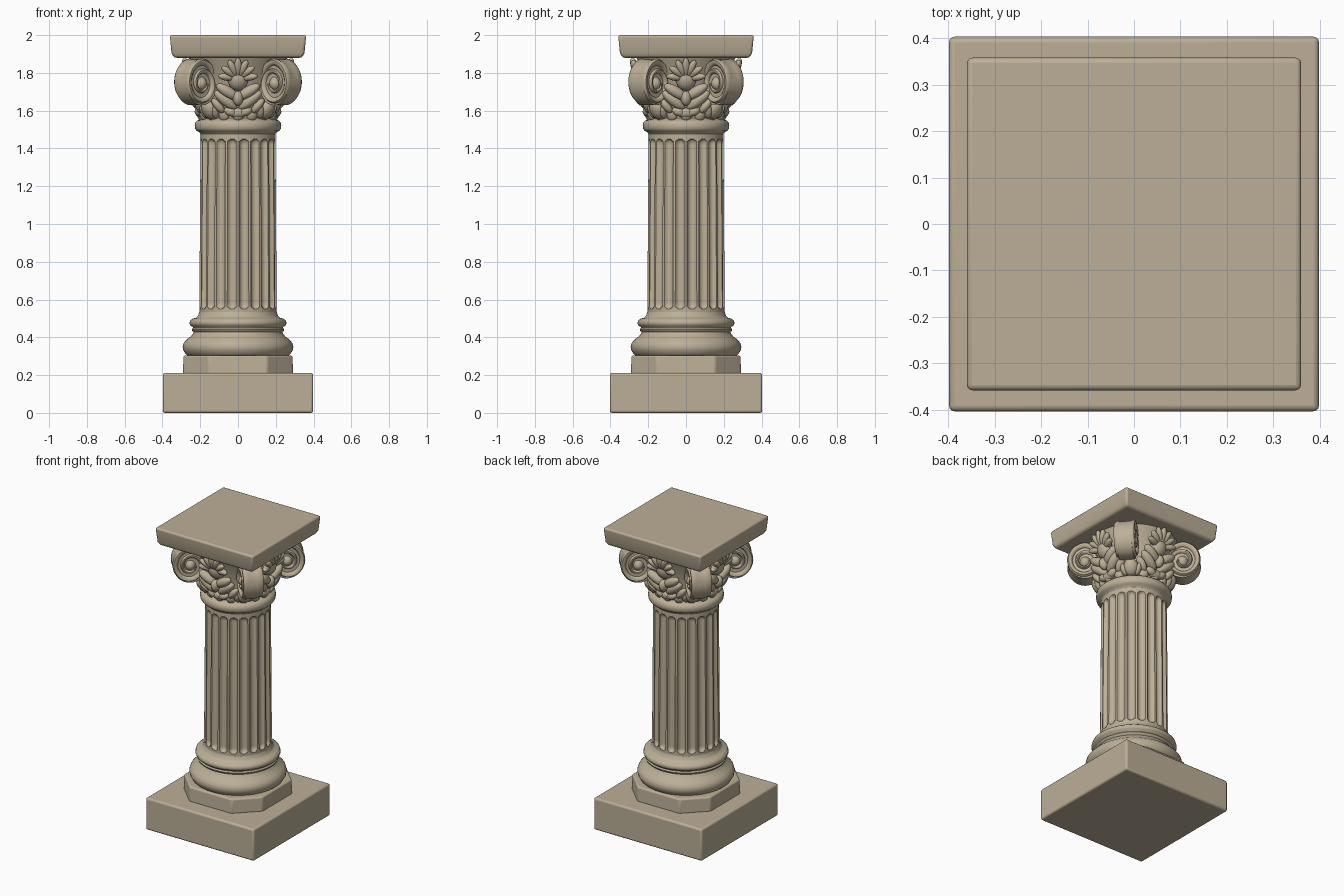
import bpy, bmesh, math
from mathutils import Matrix, Vector

if "Cube" in bpy.data.objects:
    bpy.data.objects.remove(bpy.data.objects["Cube"])

stone = bpy.data.materials.new("warm_stone")
stone.diffuse_color = (0.50, 0.43, 0.31, 1)
stone.use_nodes = True
stone.node_tree.nodes["Principled BSDF"].inputs["Base Color"].default_value = stone.diffuse_color
stone.roughness = 0.8


def finish(name, bm, bevel=0.0, angle=40):
    """Turn a bmesh into a named, shaded object."""
    bmesh.ops.recalc_face_normals(bm, faces=bm.faces)
    me = bpy.data.meshes.new(name)
    bm.to_mesh(me)
    bm.free()
    ob = bpy.data.objects.new(name, me)
    bpy.context.collection.objects.link(ob)
    me.materials.append(stone)
    bpy.ops.object.select_all(action='DESELECT')
    ob.select_set(True)
    bpy.context.view_layer.objects.active = ob
    if bevel:
        m = ob.modifiers.new("soft_edges", 'BEVEL')
        m.width, m.segments = bevel, 3
        m.limit_method, m.angle_limit = 'ANGLE', math.radians(30)
    bpy.ops.object.shade_smooth_by_angle(angle=math.radians(angle))
    return ob


def loft(bm, rings):
    """Skin a list of closed point rings and cap both ends."""
    vs = [[bm.verts.new(p) for p in ring] for ring in rings]
    n = len(vs[0])
    for a, b in zip(vs, vs[1:]):
        for i in range(n):
            j = (i + 1) % n
            bm.faces.new((a[i], a[j], b[j], b[i]))
    bm.faces.new(vs[0])
    bm.faces.new(vs[-1])


def rect(hx, hy, z):
    return [(-hx, -hy, z), (hx, -hy, z), (hx, hy, z), (-hx, hy, z)]


def octagon(h, c, z):
    return [(c, -h, z), (h, -c, z), (h, c, z), (c, h, z),
            (-c, h, z), (-h, c, z), (-h, -c, z), (-c, -h, z)]


def circle(r, z, n=64):
    return [(r * math.cos(2 * math.pi * i / n), r * math.sin(2 * math.pi * i / n), z)
            for i in range(n)]


def lathe(name, profile):
    bm = bmesh.new()
    loft(bm, [circle(r, z) for r, z in profile])
    return finish(name, bm, angle=50)


# Square plinth, octagonal step and tapered top slab
bm = bmesh.new()
loft(bm, [rect(.398, .403, 0), rect(.398, .403, .212)])
finish("plinth", bm, .012)
bm = bmesh.new()
loft(bm, [octagon(.292, .155, .205), octagon(.288, .153, .305)])
finish("octagonal_step", bm, .01)
bm = bmesh.new()
loft(bm, [rect(.338, .336, 1.88), rect(.352, .350, 1.905), rect(.361, .359, 2.0)])
finish("top_slab", bm, .012)

# Turned base mouldings
lathe("base_moulding", [
    (.262, .298), (.278, .312), (.290, .332), (.293, .350), (.288, .370), (.272, .388),
    (.250, .405), (.238, .420), (.234, .428), (.242, .434), (.245, .442), (.238, .450),
    (.240, .455), (.252, .462), (.257, .475), (.253, .490), (.238, .500), (.222, .504),
    (.212, .515), (.205, .535)])

# Fluted shaft: rounded grooves with scooped ends
N, SUB = 20, 10
Z0, Z1, GLOW, GHIGH = .50, 1.50, .55, 1.45
ends = [0, .004, .01, .018, .027, .035]
zs = ([Z0, GLOW - .005] + [GLOW + e for e in ends] + [.8, 1.0, 1.2]
      + [GHIGH - e for e in reversed(ends)] + [GHIGH + .005, Z1])
rings = []
for z in zs:
    base = .205 - .007 * (z - Z0)
    into = min(z - GLOW, GHIGH - z)
    e = min(1, max(0, 1 - into / .03))
    ring = []
    for i in range(N * SUB):
        u = ((i % SUB) / SUB * 2 - 1) / .78
        q = 1 - u * u - e * e
        r = base - (.021 * math.sqrt(q) if q > 0 else 0)
        a = 2 * math.pi * i / (N * SUB)
        ring.append((r * math.cos(a), r * math.sin(a), z))
    rings.append(ring)
bm = bmesh.new()
loft(bm, rings)
finish("fluted_shaft", bm, angle=35)

# Collar ring and bell of the capital
lathe("collar_ring", [
    (.198, 1.475), (.205, 1.487), (.220, 1.493), (.227, 1.505), (.229, 1.520), (.226, 1.537),
    (.216, 1.548), (.200, 1.553), (.190, 1.56)])
lathe("capital_bell", [
    (.190, 1.54), (.186, 1.59), (.190, 1.66), (.205, 1.74), (.235, 1.82), (.265, 1.885)])

# Corner scrolls: a ribbon rising from the bell and curling into an eye
CR, CZ = .293, 1.744


def scroll(name, heading):
    bm = bmesh.new()
    path = []
    p0, p1, p2 = Vector((.15, 1.70)), Vector((.19, 1.86)), Vector((CR, CZ + .132))
    for i in range(8):
        t = i / 8
        path.append((p0 * (1 - t) ** 2 + p1 * 2 * t * (1 - t) + p2 * t * t, .034))
    steps = 64
    for i in range(steps + 1):
        t = i / steps
        a = math.pi / 2 - t * 1.75 * 2 * math.pi
        rad = .132 * (1 - t) + .038 * t
        path.append((Vector((CR + .92 * rad * math.cos(a), CZ + rad * math.sin(a))),
                     .036 - .018 * t))
    rings = []
    for i, (p, th) in enumerate(path):
        d = path[min(i + 1, len(path) - 1)][0] - path[max(i - 1, 0)][0]
        n = Vector((d.y, -d.x)).normalized()
        w = .062
        section = [(-w + .012, 0), (-w * .4, .006), (w * .4, .006), (w - .012, 0), (w, .25 * th),
                   (w, .6 * th), (w - .012, th), (-w + .012, th), (-w, .6 * th), (-w, .25 * th)]
        rings.append([(p.x + n.x * k, v, p.y + n.y * k) for v, k in section])
    loft(bm, rings)
    # Recessed disc behind the spiral, and the raised eye
    loft(bm, [[(CR + .105 * math.cos(2 * math.pi * i / 32), y,
                CZ + .115 * math.sin(2 * math.pi * i / 32)) for i in range(32)]
              for y in (-.046, .046)])
    bmesh.ops.create_uvsphere(bm, u_segments=20, v_segments=12, radius=1,
                              matrix=Matrix.Translation((CR, 0, CZ))
                              @ Matrix.Diagonal((.042, .070, .046, 1)))
    bmesh.ops.transform(bm, verts=bm.verts,
                        matrix=Matrix.Rotation(math.radians(heading), 4, 'Z'))
    finish(name, bm, angle=50)


for name, heading in (("back_right_scroll", 41), ("back_left_scroll", 139),
                      ("front_left_scroll", 221), ("front_right_scroll", 319)):
    scroll(name, heading)


# Carved foliage from overlapping rounded lobes
def lobe(bm, pos, size, roll=0, tilt=0, turn=0):
    m = (Matrix.Rotation(math.radians(turn), 4, 'Z') @ Matrix.Translation(pos)
         @ Matrix.Rotation(math.radians(roll), 4, 'Y')
         @ Matrix.Rotation(math.radians(tilt), 4, 'X') @ Matrix.Diagonal((*size, 1)))
    bmesh.ops.create_uvsphere(bm, u_segments=14, v_segments=10, radius=1, matrix=m)


for k, side in enumerate(("front", "right", "back", "left")):
    turn = 90 * k
    bm = bmesh.new()
    # Fan of seven lobes under the slab
    for a in (-84, -56, -28, 0, 28, 56, 84):
        s, c = math.sin(math.radians(a)), math.cos(math.radians(a))
        lobe(bm, (.052 * s, -.245 - .022 * c, 1.772 + .055 * c), (.021, .022, .056), a, 22, turn)
    lobe(bm, (0, -.225, 1.765), (.055, .045, .06), 0, 15, turn)
    for m in (-1, 1):
        # Broad sweeping leaves below the fan
        lobe(bm, (m * .055, -.232, 1.70), (.030, .032, .070), m * 58, 10, turn)
        lobe(bm, (m * .065, -.215, 1.655), (.030, .034, .075), m * 52, 8, turn)
        lobe(bm, (m * .105, -.195, 1.625), (.022, .030, .050), m * 40, 8, turn)
        lobe(bm, (m * .04, -.205, 1.595), (.024, .025, .035), m * 70, 0, turn)
    lobe(bm, (0, -.235, 1.665), (.028, .032, .040), 0, 10, turn)
    lobe(bm, (0, -.200, 1.59), (.055, .026, .028), 0, 0, turn)
    finish(side + "_palmette", bm, angle=60)

# Ring of small leaves above the collar, with taller ones under the scrolls
bm = bmesh.new()
for i in range(16):
    lobe(bm, (0, -.195, 1.58), (.030, .022, .038), 0, 12, i * 22.5)
for i in range(4):
    lobe(bm, (0, -.215, 1.605), (.045, .035, .055), 0, 30, 45 + i * 90)
    for m in (-1, 1):
        lobe(bm, (m * .045, -.205, 1.60), (.020, .028, .045), m * 20, 15, 45 + i * 90)
finish("lower_leaves", bm, angle=60)
